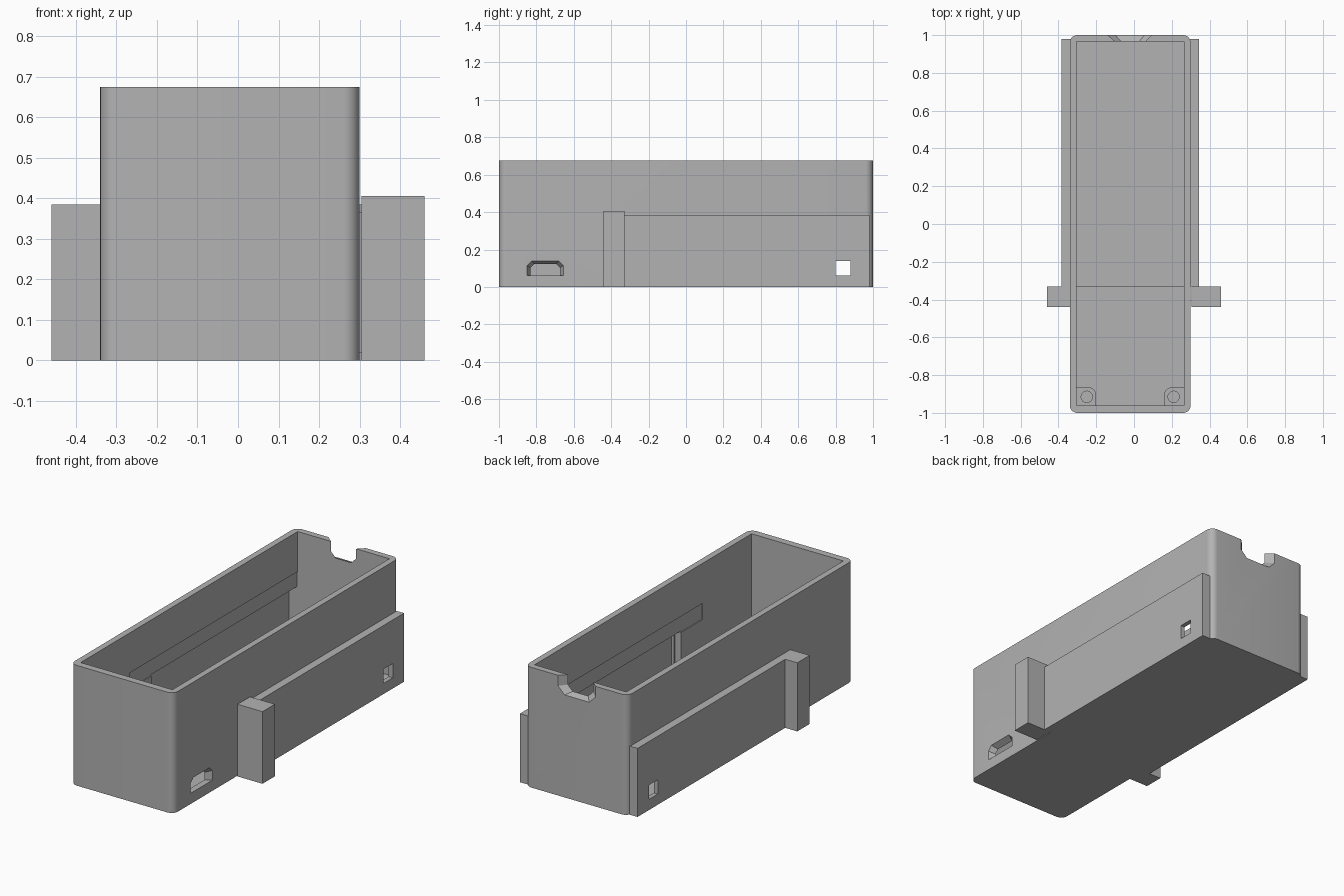
import bpy, bmesh, math
from mathutils import Vector

if "Cube" in bpy.data.objects:
    bpy.data.objects.remove(bpy.data.objects["Cube"])

grey = bpy.data.materials.new("plain grey")
grey.use_nodes = True
colour = (0.45, 0.45, 0.45, 1)
grey.diffuse_color = colour
grey.node_tree.nodes["Principled BSDF"].inputs["Base Color"].default_value = colour


def add_object(name, bm):
    bmesh.ops.recalc_face_normals(bm, faces=bm.faces)
    mesh = bpy.data.meshes.new(name)
    bm.to_mesh(mesh)
    bm.free()
    obj = bpy.data.objects.new(name, mesh)
    bpy.context.collection.objects.link(obj)
    mesh.materials.append(grey)
    return obj


def box(name, x, y, z, radius=0, corner=None):
    """Box from (min, max) pairs; rounds all vertical edges or just one corner."""
    bm = bmesh.new()
    bmesh.ops.create_cube(bm, size=1)
    for v in bm.verts:
        v.co = Vector([p[0] if c < 0 else p[1] for c, p in zip(v.co, (x, y, z))])
    if radius:
        edges = []
        for e in bm.edges:
            a, b = (v.co for v in e.verts)
            upright = abs(a.z - b.z) > 1e-5 and (a.xy - b.xy).length < 1e-5
            if upright and (corner is None or (a.xy - Vector(corner)).length < 1e-4):
                edges.append(e)
        bmesh.ops.bevel(bm, geom=edges, offset=radius, segments=8,
                        profile=0.5, affect='EDGES')
    return add_object(name, bm)


def loft(name, first, second):
    """Closed solid between two matching outlines."""
    bm = bmesh.new()
    a = [bm.verts.new(p) for p in first]
    b = [bm.verts.new(p) for p in second]
    bm.faces.new(a)
    bm.faces.new(b)
    n = len(a)
    for i in range(n):
        j = (i + 1) % n
        bm.faces.new((a[i], a[j], b[j], b[i]))
    return add_object(name, bm)


def outline(lo, hi, base, tip, chamfer):
    """Rectangle with the two corners at the tip chamfered."""
    step = math.copysign(chamfer, tip - base)
    return [(lo, base), (hi, base), (hi, tip - step), (hi - chamfer, tip),
            (lo + chamfer, tip), (lo, tip - step)]


def combine(target, tool, operation='DIFFERENCE'):
    mod = target.modifiers.new("shape", 'BOOLEAN')
    mod.operation = operation
    mod.solver = 'EXACT'
    mod.object = tool
    bpy.context.view_layer.objects.active = target
    bpy.ops.object.modifier_apply(modifier=mod.name)
    bpy.data.objects.remove(tool)


# Tray body with its two side channels
body = box("tray_body", (-0.34, 0.30), (-1, 1), (0, 0.675), 0.04)
for x in ((-0.385, -0.32), (0.28, 0.345)):
    combine(body, box("side_channel", x, (-0.33, 0.98), (0, 0.385)), 'UNION')

# Main cavity, wide lower pocket and shallow wall grooves
combine(body, box("cavity", (-0.305, 0.265), (-0.96, 0.965), (0.035, 0.8)))
combine(body, box("pocket", (-0.36, 0.32), (-0.332, 0.965), (0.02, 0.365)))
combine(body, box("groove", (-0.309, 0.269), (-0.525, 0.965), (0.36, 0.45)))

# Square holes through both channels
combine(body, box("square_hole", (-0.5, 0.5), (0.80, 0.88), (0.06, 0.14)))

# Flared connector slot in the left wall
outer = outline(-0.85, -0.655, 0.06, 0.14, 0.025)
inner = outline(-0.83, -0.675, 0.06, 0.12, 0.02)
combine(body, loft("slot", [(0.301, *p) for p in outer], [(0.262, *p) for p in inner]))

# Flared notch in the top of the back wall
outer = outline(-0.14, 0.095, 0.70, 0.575, 0.04)
inner = outline(-0.095, 0.055, 0.70, 0.59, 0.03)
combine(body, loft("notch", [(x, 1.001, z) for x, z in outer],
                   [(x, 0.962, z) for x, z in inner]))

# Outer posts at the front ends of the channels
box("right_post", (-0.46, -0.34), (-0.44, -0.33), (0, 0.385))
box("left_post", (0.305, 0.46), (-0.44, -0.33), (0, 0.405))

# Corner standoffs with screw holes
for name, x, inside, hole_x in (("right_standoff", (-0.305, -0.20), -0.20, -0.25),
                                ("left_standoff", (0.16, 0.265), 0.16, 0.21)):
    standoff = box(name, x, (-0.96, -0.865), (0.035, 0.06), 0.04, (inside, -0.865))
    ring = [(hole_x + 0.03 * math.cos(t), -0.915 + 0.03 * math.sin(t))
            for t in (math.tau * i / 24 for i in range(24))]
    combine(standoff, loft("screw_hole", [(*p, 0.03) for p in ring],
                           [(*p, 0.1) for p in ring]))

# Smooth only the rounded corners
for obj in bpy.context.collection.objects:
    if obj.type == 'MESH' and obj.data.materials and obj.data.materials[0] == grey:
        bpy.ops.object.select_all(action='DESELECT')
        obj.select_set(True)
        bpy.context.view_layer.objects.active = obj
        bpy.ops.object.shade_smooth_by_angle(angle=math.radians(25))
